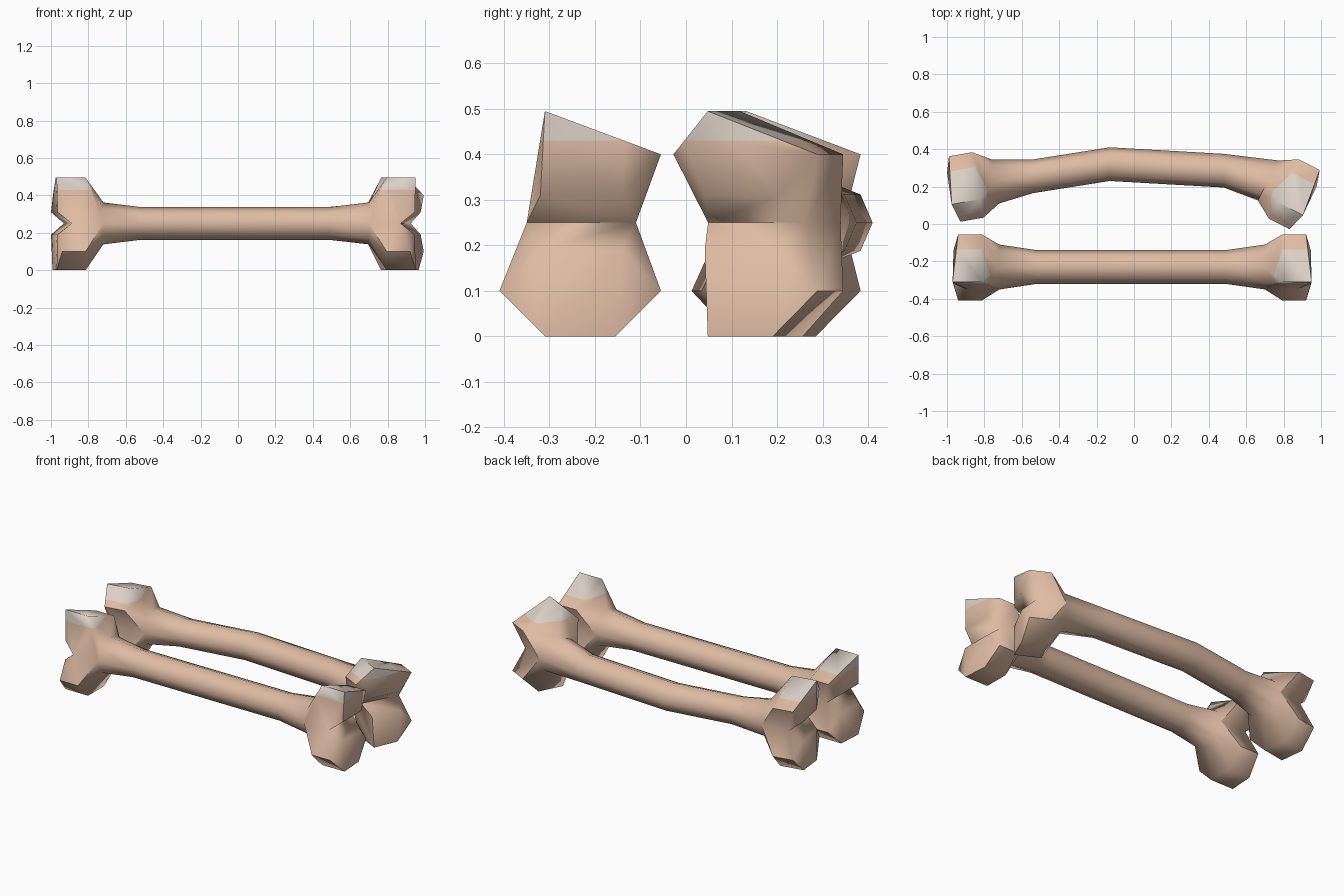
import bpy, bmesh, math
from mathutils import Vector

if "Cube" in bpy.data.objects:
    bpy.data.objects.remove(bpy.data.objects["Cube"])

MID = 0.25      # height of the bone axis
CUT = 0.43      # pale colour starts here


def material(name, rgb):
    m = bpy.data.materials.new(name)
    m.diffuse_color = (*rgb, 1)
    m.use_nodes = True
    m.node_tree.nodes["Principled BSDF"].inputs["Base Color"].default_value = m.diffuse_color
    return m


tan = material("tan_bone", (0.73, 0.50, 0.37))
pale = material("pale_worn_top", (0.71, 0.63, 0.56))


def frame(cx, cy, deg):
    """Map end-local (outward, sideways, height) to world."""
    c, s = math.cos(math.radians(deg)), math.sin(math.radians(deg))
    k = 1 if c > 0 else -1
    return lambda u, v, h: Vector((cx + u * c - k * v * s, cy + u * s + k * v * c, MID + h))


def ring_local(n=8):
    return [(0.12 * math.cos(2 * math.pi * i / n), 0.112 * math.sin(2 * math.pi * i / n)) for i in range(n)]


def add_knob(bm, to_world, side, corners):
    """Convex knuckle above (side=1) or below (side=-1) the axis, open where it joins."""
    pts = [(-0.16, v, h) for v, h in ring_local() if h * side > -1e-6]      # neck half ring
    pts += [(0.01, 0.12, 0), (0.01, -0.12, 0)]                              # notch
    pts += [(0.085, 0.09, 0.06 * side), (0.085, -0.09, 0.06 * side)]        # bulge of the end
    shape = {"wide-": (-0.18, 0.15, 0.06), "wide+": (0.175, 0.15, 0.06),
             "edge-": (-0.08, 0.245, 0.09), "edge+": (0.075, 0.25, 0.08)}
    for key in corners:
        v, h, out = shape[key]
        h = 0.25 if side < 0 and "edge" in key else h
        pts += [(-0.065, v, h * side), (out, v, h * side)]
    local = {}
    for p in pts:
        local[bm.verts.new(to_world(*p))] = p
    bmesh.ops.convex_hull(bm, input=list(local))
    hidden = []
    for f in bm.faces:
        if all(v in local for v in f.verts):
            q = [local[v] for v in f.verts]
            if all(abs(a[2]) < 1e-4 for a in q) or all(abs(a[0] + 0.16) < 1e-4 for a in q):
                hidden.append(f)
    bmesh.ops.delete(bm, geom=hidden, context='FACES_ONLY')


def make_bone(name, left, right, path):
    bm = bmesh.new()
    # knuckles at both ends
    for place, upper, lower in (left, right):
        t = frame(*place)
        add_knob(bm, t, 1, upper)
        add_knob(bm, t, -1, lower)
    # shaft lofted between the two neck rings
    fl, fr = frame(*left[0]), frame(*right[0])
    rings = [[fl(-0.16, v, h) for v, h in ring_local()]]
    rings += [[Vector((x, y + v * 0.75, MID + h * 0.78)) for v, h in ring_local()] for x, y in path]
    rings += [[fr(-0.16, v, h) for v, h in ring_local()]]
    loops = [[bm.verts.new(p) for p in r] for r in rings]
    for a, b in zip(loops, loops[1:]):
        for i in range(8):
            j = (i + 1) % 8
            bm.faces.new((a[i], a[j], b[j], b[i]))
    bmesh.ops.remove_doubles(bm, verts=bm.verts[:], dist=0.0005)
    bmesh.ops.delete(bm, geom=[e for e in bm.edges if not e.link_faces], context='EDGES')
    bmesh.ops.delete(bm, geom=[v for v in bm.verts if not v.link_faces], context='VERTS')
    # pale tops by height
    bmesh.ops.bisect_plane(bm, geom=bm.verts[:] + bm.edges[:] + bm.faces[:], dist=1e-5,
                           plane_co=(0, 0, CUT), plane_no=(0, 0, 1))
    bmesh.ops.recalc_face_normals(bm, faces=bm.faces[:])
    for f in bm.faces:
        f.material_index = 1 if f.calc_center_median().z > CUT else 0
    me = bpy.data.meshes.new(name)
    bm.to_mesh(me)
    bm.free()
    me.materials.append(tan)
    me.materials.append(pale)
    ob = bpy.data.objects.new(name, me)
    bpy.context.collection.objects.link(ob)
    bpy.ops.object.select_all(action='DESELECT')
    ob.select_set(True)
    bpy.context.view_layer.objects.active = ob
    bpy.ops.object.shade_smooth_by_angle(angle=math.radians(55))


ALL = ("wide-", "wide+", "edge-", "edge+")
CHIPPED = ("wide+", "edge-")
TOP = ("wide-", "wide+", "edge-")

# straight bone in front
make_bone("front_bone",
          ((-0.88, -0.23, 180), CHIPPED, ALL),
          ((0.86, -0.23, 0), CHIPPED, ALL),
          [(-0.52, -0.23), (0.49, -0.23)])

# bent bone behind
make_bone("back_bone",
          ((-0.90, 0.20, 190), TOP, ALL),
          ((0.86, 0.16, -27), TOP, ("wide+", "edge-", "edge+")),
          [(-0.54, 0.255), (-0.13, 0.32), (0.48, 0.285)])
